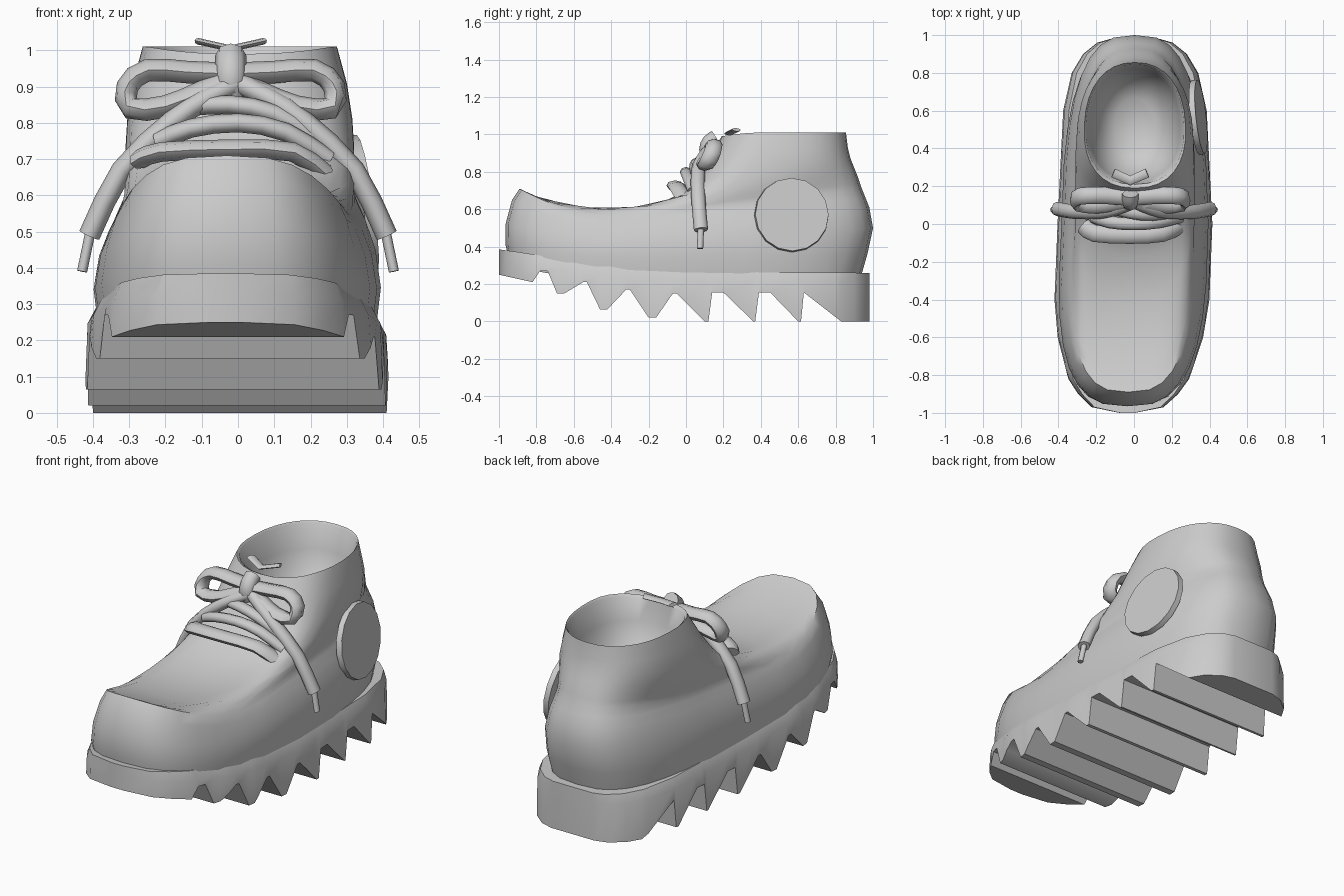
import bpy, bmesh, math
from mathutils import Vector

cube = bpy.data.objects.get("Cube")
if cube:
    bpy.data.objects.remove(cube, do_unlink=True)

grey = bpy.data.materials.new("plain grey")
grey.use_nodes = True
grey.diffuse_color = (0.6, 0.6, 0.6, 1)
grey.node_tree.nodes["Principled BSDF"].inputs["Base Color"].default_value = (0.6, 0.6, 0.6, 1)


def finish(bm, name, angle=40):
    bmesh.ops.recalc_face_normals(bm, faces=bm.faces)
    mesh = bpy.data.meshes.new(name)
    bm.to_mesh(mesh)
    bm.free()
    mesh.materials.append(grey)
    ob = bpy.data.objects.new(name, mesh)
    bpy.context.collection.objects.link(ob)
    bpy.ops.object.select_all(action='DESELECT')
    ob.select_set(True)
    bpy.context.view_layer.objects.active = ob
    bpy.ops.object.shade_smooth_by_angle(angle=math.radians(angle))
    return ob


def loft(rings, name, angle=40):
    bm = bmesh.new()
    loops = [[bm.verts.new(p) for p in ring] for ring in rings]
    n = len(loops[0])
    for a, b in zip(loops, loops[1:]):
        for i in range(n):
            j = (i + 1) % n
            bm.faces.new((a[i], a[j], b[j], b[i]))
    bm.faces.new(loops[0])
    bm.faces.new(loops[-1])
    return finish(bm, name, angle)


def lerp_table(table, t):
    for (a, va), (b, vb) in zip(table, table[1:]):
        if t <= b:
            return va + (vb - va) * max(0, t - a) / (b - a)
    return table[-1][1]


def bend(y):
    # the forefoot curves slightly toward -x
    return 0.005 - 0.04 * max(0, -y)


def spow(v, p):
    return math.copysign(abs(v) ** p, v)


# Upper: rings slide from the welt over the toe, up the instep to the collar, then inside
# front y, front z, instep z, back y, back z, half width, squareness
UPPER = [
    (-.94, .30, .22, .93, .22, .38, 2.9),
    (-.965, .41, .34, .97, .36, .395, 2.9),
    (-.965, .52, .43, 1.0, .50, .38, 2.9),
    (-.93, .65, .50, .98, .61, .352, 2.9),
    (-.89, .71, .535, .96, .66, .332, 2.9),
    (-.82, .675, .555, .94, .71, .322, 2.8),
    (-.62, .615, .59, .93, .74, .32, 2.7),
    (-.40, .59, .63, .92, .77, .32, 2.6),
    (-.17, .615, .70, .90, .82, .32, 2.5),
    (0.0, .70, .79, .88, .87, .315, 2.5),
    (.10, .82, .90, .865, .93, .30, 2.4),
    (.19, .99, 1.01, .855, 1.01, .272, 2.3),
    (.21, .98, 1.0, .845, 1.0, .263, 2.3),
    (.23, .87, .87, .82, .87, .24, 2.3),
    (.28, .74, .74, .77, .74, .19, 2.2),
    (.38, .66, .66, .67, .66, .11, 2),
]


def upper_ring(yf, zf, zm, yb, zb, w, e, n=32):
    pts = []
    for k in range(n):
        a = math.tau * k / n
        c, s = spow(math.cos(a), 2 / e), spow(math.sin(a), 2 / e)
        u = (1 - c) / 2
        y = yf + (yb - yf) * u
        if u < .3:
            z = zm + (zf - zm) * (1 - u / .3) ** 1.7
        else:
            z = zm + (zb - zm) * (u - .3) / .7
        pts.append((bend(y) + s * w * (1.04 - .11 * u), y, z))
    return pts


loft([upper_ring(*r) for r in UPPER], "shoe_upper", 50)

# Sole: cross-sections following a saw-toothed underside
TREAD = [(-1, .25), (-.82, .21), (-.78, .27), (-.74, .27), (-.69, .15), (-.65, .15),
         (-.55, .21), (-.53, .21), (-.46, .065), (-.42, .065), (-.32, .17), (-.30, .17),
         (-.20, .02), (-.16, .02), (-.07, .15), (-.05, .15), (.10, 0), (.12, 0),
         (.14, .155), (.20, .155), (.36, 0), (.37, 0), (.39, .155), (.45, .155),
         (.60, 0), (.615, 0), (.63, .155), (.83, 0), (.98, 0)]
TOP = [(-1, .385), (-.85, .365), (-.6, .32), (-.3, .285), (0, .265), (.98, .26)]
WIDTH = [(-1, .04), (-.97, .19), (-.9, .265), (-.82, .32), (-.6, .385), (-.4, .41), (0, .41),
         (.4, .39), (.6, .38), (.8, .335), (.9, .275), (.96, .2), (.98, .13)]
stations = sorted({y for y, z in TREAD} | {y for y, w in WIDTH})


def sole_section(y):
    w, x = lerp_table(WIDTH, y), bend(y)
    lo, hi = lerp_table(TREAD, y), lerp_table(TOP, y)
    half = [(w, lo), (w * .985, hi - .05), (w * .92, hi)]
    return [(x + a, y, z) for a, z in half] + [(x - a, y, z) for a, z in reversed(half)]


loft([sole_section(y) for y in stations], "treaded_sole", 35)


def smooth_path(points, steps):
    # Catmull-Rom through the given points
    p = [Vector(q) for q in points]
    p = [2 * p[0] - p[1]] + p + [2 * p[-1] - p[-2]]
    out = []
    for i in range(1, len(p) - 2):
        a, b, c, d = p[i - 1:i + 3]
        for k in range(steps):
            t = k / steps
            out.append(.5 * (2 * b + (c - a) * t + (2 * a - 5 * b + 4 * c - d) * t * t
                             + (3 * b - a - 3 * c + d) * t ** 3))
    return out + [p[-2]]


def cord(name, points, width, depth, steps=2, sides=8):
    path = smooth_path(points, steps)
    rings = []
    for i, p in enumerate(path):
        tan = (path[min(i + 1, len(path) - 1)] - path[max(i - 1, 0)]).normalized()
        side = tan.cross(Vector((0, 1, 0))).normalized()
        out = side.cross(tan)
        rings.append([p + side * width * math.cos(math.tau * k / sides)
                      + out * depth * math.sin(math.tau * k / sides) for k in range(sides)])
    return loft(rings, name, 60)


# Bow loops, hanging ends and their tips on both sides of the knot
KNOT_X = -.02
for side, label in ((1, "left"), (-1, "right")):
    def place(pts, centre):
        return [(centre + side * x, y, z) for x, y, z in pts]
    cord(f"{label}_bow_loop", place([(.0, .14, .935), (.12, .15, .94), (.23, .15, .945), (.285, .14, .90),
                                     (.275, .11, .84), (.18, .10, .845), (.08, .115, .885),
                                     (.0, .13, .92)], KNOT_X), .031, .045)
    cord(f"{label}_lace_end", place([(.0, .12, .91), (.09, .085, .865), (.18, .065, .805),
                                     (.32, .065, .67), (.41, .08, .49)], 0), .03, .038)
    cord(f"{label}_lace_tip", place([(.405, .08, .51), (.43, .075, .39)], 0), .014, .017, 1)

# Knot
cord("bow_knot", [(KNOT_X, .125, .88), (KNOT_X, .11, .92), (KNOT_X, .125, .96), (KNOT_X, .16, .985)],
     .043, .04)

# Laces crossing the instep
cord("lower_lace", [(-.27, -.01, .70), (-.21, -.05, .72), (-.02, -.06, .727),
                    (.15, -.05, .72), (.24, -.01, .66)], .027, .045)
cord("middle_lace", [(-.22, .04, .75), (-.13, .01, .785), (0, .0, .80), (.13, .01, .775),
                     (.25, .04, .70)], .026, .033)
cord("upper_lace", [(-.13, .09, .845), (-.02, .06, .85), (.10, .05, .825), (.23, .07, .75)], .026, .033)

# Tongue tip behind the knot
cord("tongue_tip", [(-.11, .27, 1.025), (-.02, .23, 1.005), (.07, .27, 1.025)], .009, .025, 1)

# Round ankle patch on the left side only
bm = bmesh.new()
bmesh.ops.create_cone(bm, cap_ends=True, segments=16, radius1=.2, radius2=.197, depth=.03)
patch = finish(bm, "ankle_patch", 30)
patch.rotation_euler = (0, math.radians(82), math.radians(6))
patch.location = (.34, .565, .57)
